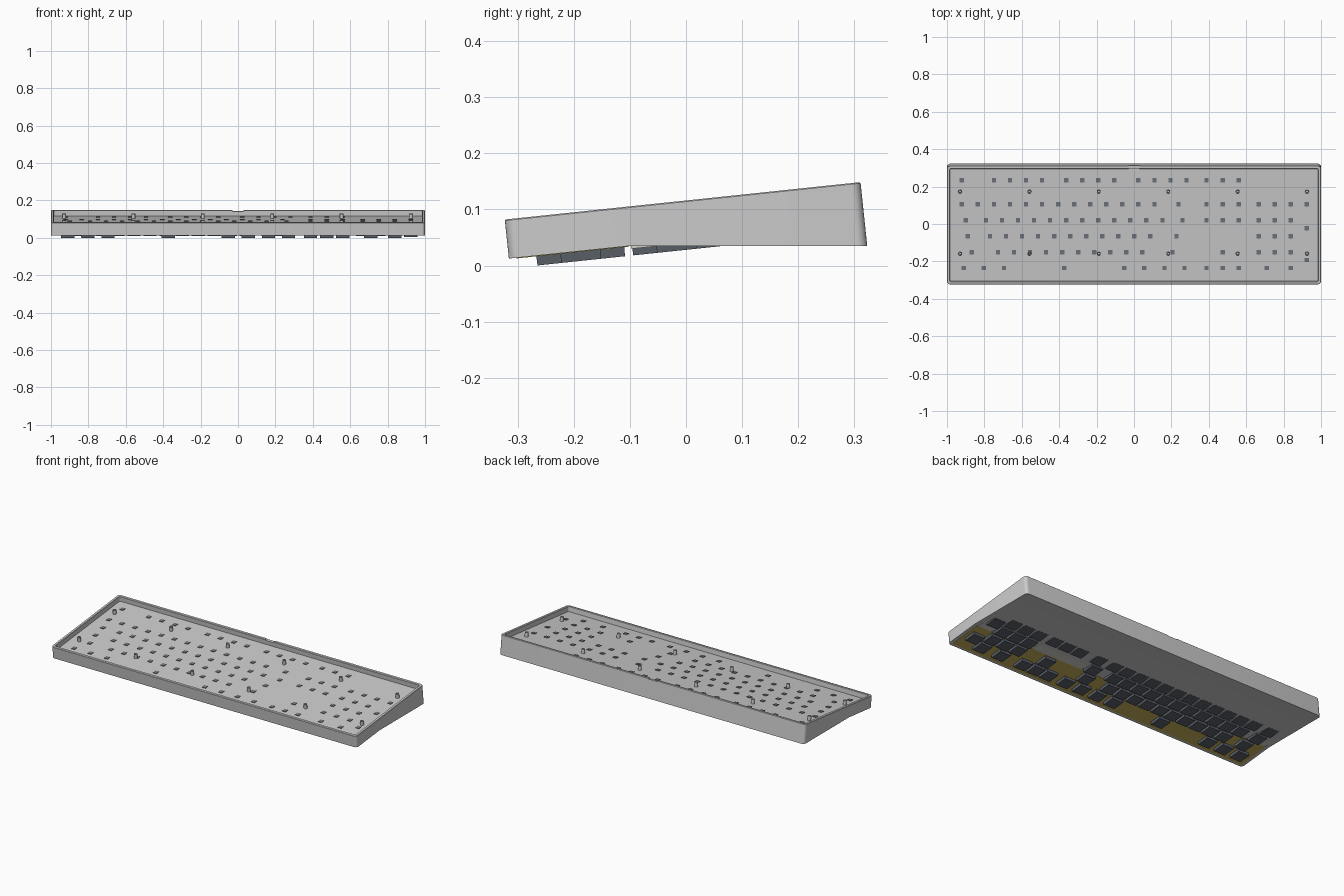
import bpy, bmesh, math
from mathutils import Matrix, Vector

if "Cube" in bpy.data.objects:
    bpy.data.objects.remove(bpy.data.objects["Cube"])

TILT = math.radians(6)
C, S = math.cos(TILT), math.sin(TILT)
# Local frame: origin at the front top edge of the rim, local z = 0 is the rim plane
WORLD = Matrix.Translation((0, -0.323, 0.082)) @ Matrix.Rotation(TILT, 4, 'X')
DEPTH, BREAK, FLOOR, U = 0.6375, 0.217, -0.030, 0.0858


def material(name, rgb):
    m = bpy.data.materials.new(name)
    m.diffuse_color = (*rgb, 1)
    m.use_nodes = True
    m.node_tree.nodes["Principled BSDF"].inputs["Base Color"].default_value = m.diffuse_color
    return m


def finish(bm, name, mat=None, smooth=False):
    bmesh.ops.recalc_face_normals(bm, faces=bm.faces)
    bm.transform(WORLD)
    me = bpy.data.meshes.new(name)
    bm.to_mesh(me)
    bm.free()
    ob = bpy.data.objects.new(name, me)
    bpy.context.collection.objects.link(ob)
    if mat:
        me.materials.append(mat)
    bpy.ops.object.select_all(action='DESELECT')
    ob.select_set(True)
    bpy.context.view_layer.objects.active = ob
    if smooth:
        bpy.ops.object.shade_smooth_by_angle(angle=math.radians(30))
    return ob


def box(bm, x0, x1, y0, y1, z0, z1, taper=0.0):
    """Box whose lower face is inset by taper."""
    lo = [bm.verts.new(p) for p in ((x0 + taper, y0 + taper, z0), (x1 - taper, y0 + taper, z0),
                                    (x1 - taper, y1 - taper, z0), (x0 + taper, y1 - taper, z0))]
    hi = [bm.verts.new(p) for p in ((x0, y0, z1), (x1, y0, z1), (x1, y1, z1), (x0, y1, z1))]
    bm.faces.new(lo[::-1])
    bm.faces.new(hi)
    bridge(bm, lo, hi)


def bridge(bm, a, b):
    n = len(a)
    for i in range(n):
        bm.faces.new((a[i], a[(i + 1) % n], b[(i + 1) % n], b[i]))


SEG = 6


def outline(inset, r):
    """Rounded rectangle with an extra point on each side where the base bends."""
    hx, y0, y1 = 1 - inset, inset, DEPTH - inset
    def corner(cx, cy, start):
        return [(cx + r * math.cos(a), cy + r * math.sin(a))
                for a in (math.radians(start + 90 * k / SEG) for k in range(SEG + 1))]
    return (corner(hx - r, y0 + r, -90) + [(hx, BREAK)] + corner(hx - r, y1 - r, 0)
            + corner(-hx + r, y1 - r, 90) + [(-hx, BREAK)] + corner(-hx + r, y0 + r, 180))


def base_z(x, y):
    # Parallel to the rim in front, level with the ground behind the bend
    return -0.070 if y < BREAK else (-0.047 - y * S) / C


# Case: wedge shaped tray, open at the top
bm = bmesh.new()
def loop(inset, r, zf):
    return [bm.verts.new((x, y, zf(x, y))) for x, y in outline(inset, r)]
bottom = loop(0, 0.018, base_z)
edge = loop(0, 0.018, lambda x, y: -0.002)
top = loop(0.002, 0.016, lambda x, y: 0)
rim = loop(0.014, 0.008, lambda x, y: 0)
lip = loop(0.016, 0.006, lambda x, y: -0.002)
floor = loop(0.016, 0.006, lambda x, y: FLOOR)
for a, b in ((bottom, edge), (edge, top), (top, rim), (rim, lip), (lip, floor)):
    bridge(bm, a, b)
bm.faces.new(floor)
n = SEG + 1
bm.faces.new(bottom[n:3 * n + 2])
bm.faces.new(bottom[3 * n + 1:] + bottom[:n + 1])
case = finish(bm, "case", smooth=True)

# Shallow cable notch in the back rim
bm = bmesh.new()
box(bm, -0.03, 0.03, DEPTH - 0.03, DEPTH + 0.02, -0.005, 0.02)
cutter = finish(bm, "notch_cutter")
cutter.hide_render = True
bpy.context.view_layer.objects.active = case
mod = case.modifiers.new("notch", 'BOOLEAN')
mod.operation, mod.object, mod.solver = 'DIFFERENCE', cutter, 'EXACT'
bpy.ops.object.modifier_apply(modifier=mod.name)
bpy.data.objects.remove(cutter)

# Hollow standoffs on the tray floor
bm = bmesh.new()
for y in (0.1625, 0.496):
    for i in range(6):
        x = -0.93 + 0.371 * i
        rings = []
        for r, z in ((0.010, FLOOR), (0.010, -0.005), (0.006, -0.005), (0.006, FLOOR + 0.001)):
            rings.append([bm.verts.new((x + r * math.cos(t), y + r * math.sin(t), z))
                          for t in (math.tau * k / 16 for k in range(16))])
        for a, b in zip(rings, rings[1:]):
            bridge(bm, a, b)
        bm.faces.new(rings[3])
finish(bm, "standoffs", smooth=True)

# Key layout in key units: row -> positions along x
def run(start, count, step=1):
    return [start + step * i for i in range(count)]
nav, pad = run(15.25, 3), run(18.5, 3)
rows = {
    5.5: [0] + run(2, 4) + run(6.5, 4) + run(11, 4) + nav,
    4: run(0, 13) + [13.5] + nav + run(18.5, 4),
    3: [0.25] + run(1.5, 12) + [13.75] + nav + pad,
    2.5: [21.5],
    2: [0.375] + run(1.75, 11) + [13.375] + pad,
    1: [0.625] + run(2.25, 10) + [13.125, 16.25] + pad,
    0.5: [21.5],
    0: run(0.125, 3, 1.25) + [6.375] + run(10.125, 4, 1.25) + nav + [19, 20.5],
}

# Keycaps below the case and the square stems that reach through the floor
caps, stems = bmesh.new(), bmesh.new()
for row, units in rows.items():
    y = 0.085 + row * U
    for u in units:
        x = -0.9205 + u * U
        h = 0.0365
        box(caps, x - h, x + h, y - h, y + h, -0.0875, -0.050, 0.001)
        h = 0.0115
        box(stems, x - h, x + h, y - h, y + h, -0.055, FLOOR + 0.003)
dark = material("dark_plastic", (0.10, 0.115, 0.14))
finish(caps, "keycaps", dark)
finish(stems, "key_stems", material("stem_grey", (0.16, 0.18, 0.21)))

# Yellow switch plate under the front strip
bm = bmesh.new()
box(bm, -0.982, 0.982, 0.014, BREAK - 0.002, -0.0712, -0.060)
finish(bm, "switch_plate", material("plate_yellow", (0.55, 0.42, 0.10)))

# Pale filler strips in the gaps between key groups
bm = bmesh.new()
for x0, x1 in ((-0.975, -0.935), (0.275, 0.61), (0.885, 0.975)):
    box(bm, x0, x1, BREAK + 0.002, 0.29, -0.0755, -0.055)
finish(bm, "filler_strips", material("pale_beige", (0.66, 0.63, 0.57)))
